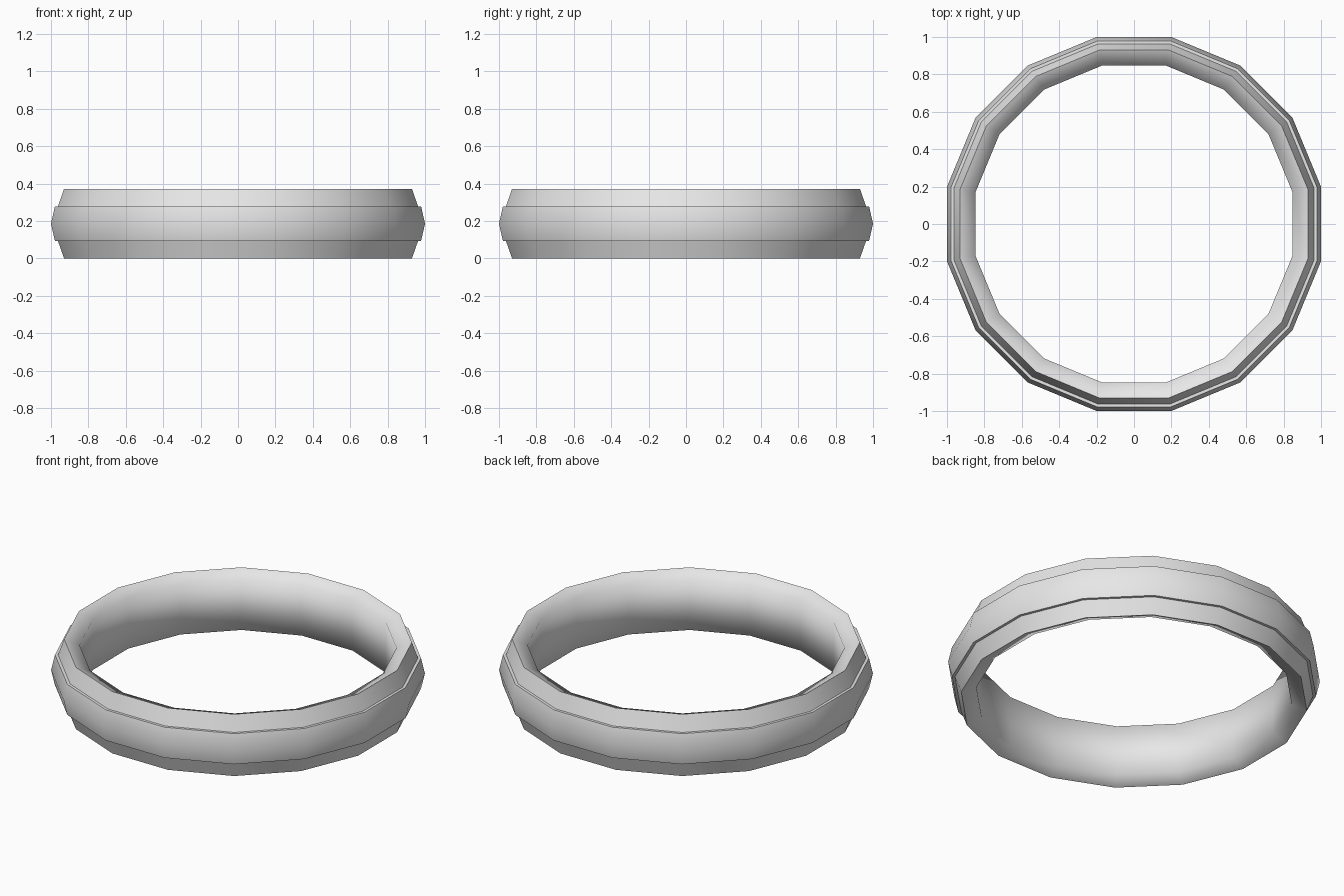
import bpy
import bmesh
import math

SIDES = 16

cube = bpy.data.objects.get("Cube")
if cube:
    bpy.data.objects.remove(cube)

# Single plain grey material
grey = bpy.data.materials.new("light_grey")
grey.use_nodes = True
color = (0.8, 0.8, 0.8, 1)
grey.diffuse_color = color
grey.node_tree.nodes["Principled BSDF"].inputs["Base Color"].default_value = color

# Cross-section as (distance to flat side, height):
# straight inner wall, sloped rims and a raised outer band
profile = [
    (0.848, 0.338), (0.848, 0.034), (0.93, 0.0), (0.963, 0.094), (0.979, 0.094),
    (1.0, 0.186), (0.979, 0.278), (0.963, 0.278), (0.93, 0.372),
]


def lathe_ring(name, section, sides):
    """Sweep a closed section around z, with flat sides facing the axes."""
    bm = bmesh.new()
    step = 2 * math.pi / sides
    rings = []
    for i in range(sides):
        a = (i + 0.5) * step
        rings.append([
            bm.verts.new((r / math.cos(step / 2) * math.cos(a),
                          r / math.cos(step / 2) * math.sin(a), z))
            for r, z in section])
    n = len(section)
    for i in range(sides):
        here, there = rings[i], rings[(i + 1) % sides]
        for j in range(n):
            k = (j + 1) % n
            bm.faces.new((here[j], here[k], there[k], there[j]))
    bmesh.ops.recalc_face_normals(bm, faces=bm.faces)
    mesh = bpy.data.meshes.new(name)
    bm.to_mesh(mesh)
    bm.free()
    obj = bpy.data.objects.new(name, mesh)
    bpy.context.collection.objects.link(obj)
    return obj


# Ring body, smooth around its length and inside, with sharp rims and steps
ring = lathe_ring("ring_band", profile, SIDES)
ring.data.materials.append(grey)
bpy.ops.object.select_all(action='DESELECT')
ring.select_set(True)
bpy.context.view_layer.objects.active = ring
bpy.ops.object.shade_smooth_by_angle(angle=math.radians(69))
